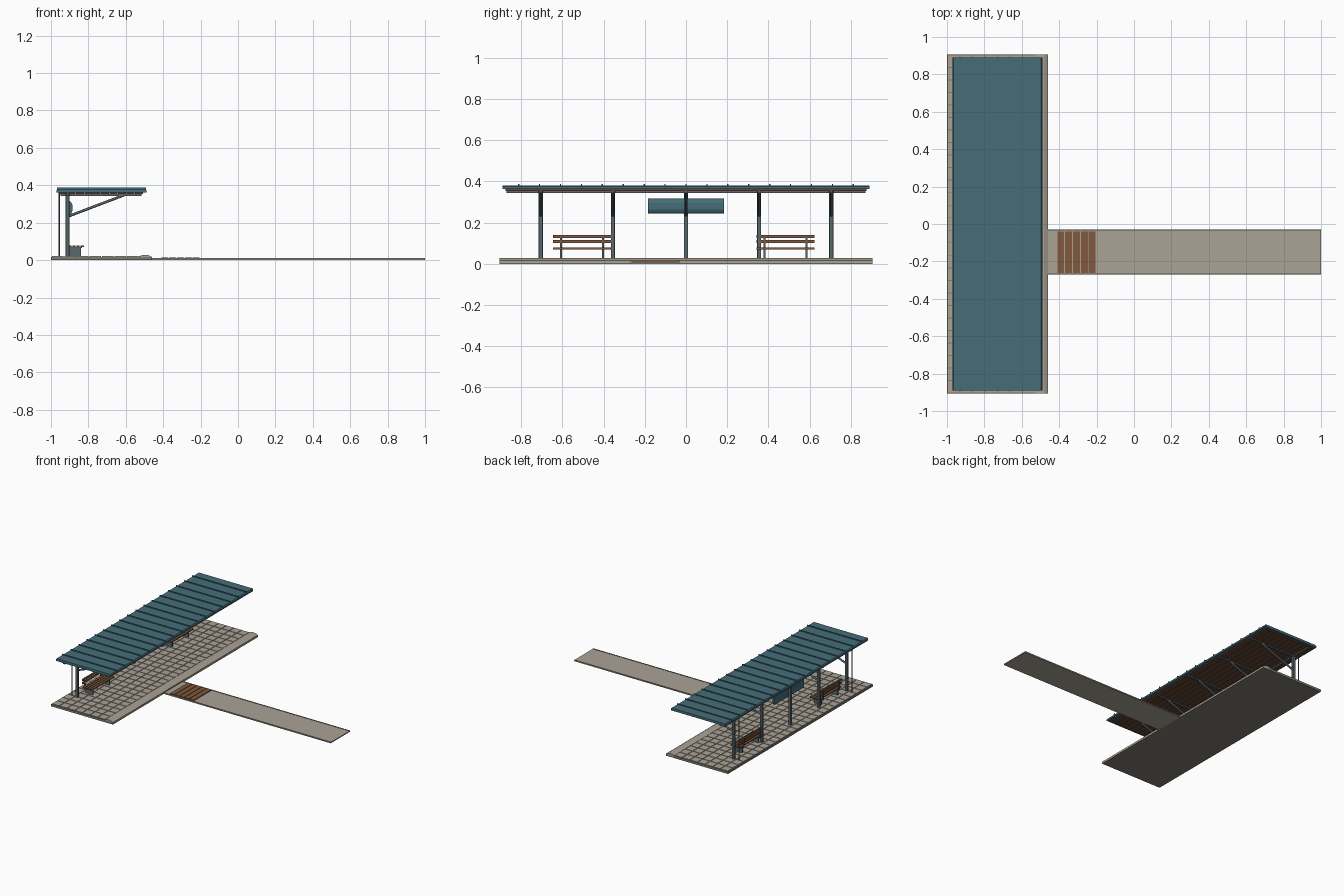
import bpy, bmesh, math
from mathutils import Vector, Matrix

if "Cube" in bpy.data.objects:
    bpy.data.objects.remove(bpy.data.objects["Cube"])


def mat(name, rgb):
    m = bpy.data.materials.new(name)
    m.diffuse_color = (*rgb, 1)
    m.use_nodes = True
    m.node_tree.nodes["Principled BSDF"].inputs["Base Color"].default_value = m.diffuse_color
    return m


STONE = mat("pale_stone", (0.40, 0.36, 0.30))
JOINT = mat("dark_stone", (0.22, 0.20, 0.17))
TEAL = mat("teal_paint", (0.06, 0.155, 0.19))
STEEL = mat("grey_steel", (0.10, 0.14, 0.155))
WOOD = mat("timber", (0.22, 0.10, 0.05))
SOFFIT = mat("dark_timber", (0.13, 0.06, 0.035))


def finish(bm, name, material):
    me = bpy.data.meshes.new(name)
    bmesh.ops.recalc_face_normals(bm, faces=bm.faces)
    bm.to_mesh(me)
    bm.free()
    ob = bpy.data.objects.new(name, me)
    me.materials.append(material)
    bpy.context.collection.objects.link(ob)
    return ob


def boxes(name, spans, material, bevel=0.0):
    """One object made of boxes, each (x0, x1, y0, y1, z0, z1)."""
    bm = bmesh.new()
    for x0, x1, y0, y1, z0, z1 in spans:
        m = Matrix.Translation(((x0 + x1) / 2, (y0 + y1) / 2, (z0 + z1) / 2))
        m = m @ Matrix.Diagonal((x1 - x0, y1 - y0, z1 - z0, 1))
        bmesh.ops.create_cube(bm, size=1, matrix=m)
    if bevel:
        bmesh.ops.bevel(bm, geom=bm.edges[:], offset=bevel, segments=1, affect='EDGES')
    return finish(bm, name, material)


def extrude_y(name, profile, y0, y1, material):
    """Extrude an (x, z) profile along y."""
    bm = bmesh.new()
    face = bm.faces.new([bm.verts.new((x, y0, z)) for x, z in profile])
    ext = bmesh.ops.extrude_face_region(bm, geom=[face])
    verts = [v for v in ext["geom"] if isinstance(v, bmesh.types.BMVert)]
    bmesh.ops.translate(bm, verts=verts, vec=(0, y1 - y0, 0))
    return finish(bm, name, material)


def rod(name, a, b, r, material, sides=12):
    a, b = Vector(a), Vector(b)
    bm = bmesh.new()
    m = Matrix.Translation((a + b) / 2) @ (b - a).to_track_quat('Z', 'Y').to_matrix().to_4x4()
    bmesh.ops.create_cone(bm, cap_ends=True, segments=sides, radius1=r, radius2=r,
                          depth=(b - a).length, matrix=m)
    for f in bm.faces:
        f.smooth = len(f.verts) == 4
    return finish(bm, name, material)


# Platform slab, pavers and raised kerb
boxes("platform_slab", [(-1, -0.46, -0.905, 0.905, 0, 0.017)], JOINT)
nx, ny = 7, 27
px, py = 0.468 / nx, 1.806 / ny
boxes("pavers", [(-0.998 + i * px + 0.0025, -0.998 + (i + 1) * px - 0.0025,
                  -0.903 + j * py + 0.0025, -0.903 + (j + 1) * py - 0.0025, 0.015, 0.021)
                 for i in range(nx) for j in range(ny)], STONE)
extrude_y("kerb", [(-0.53, 0.001), (-0.53, 0.021), (-0.508, 0.027), (-0.482, 0.027),
                   (-0.459, 0.016), (-0.459, 0.001)], -0.905, 0.905, STONE)

# Approach path with edging and timber crossing
boxes("path", [(-0.46, 1, -0.27, -0.03, 0, 0.008)], STONE)
boxes("path_edging", [(-0.459, 0.999, y, y + 0.008, 0.001, 0.01) for y in (-0.27, -0.038)], JOINT)
boxes("crossing_planks", [(-0.41 + i * 0.042, -0.373 + i * 0.042, -0.261, -0.039, 0.006, 0.015)
                          for i in range(5)], WOOD)

# Roof sheet with standing seams, and timber soffit
extrude_y("roof", [(-0.97, 0.362), (-0.97, 0.374), (-0.964, 0.381), (-0.496, 0.381),
                   (-0.49, 0.374), (-0.49, 0.362)], -0.89, 0.89, TEAL)
boxes("roof_seams", [(-0.967, -0.493, i * 0.1015 - 0.003, i * 0.1015 + 0.003, 0.378, 0.388)
                     for i in range(-8, 9)], TEAL)
ns = 10
sw = 0.45 / ns
boxes("soffit_boards", [(-0.957 + i * sw, -0.957 + (i + 1) * sw - 0.002, -0.875, 0.875, 0.353, 0.363)
                        for i in range(ns)], SOFFIT)

# Frame: posts, feet, rafters and struts
POSTS = (-0.705, -0.355, 0, 0.355, 0.705)
for y in POSTS:
    boxes("post", [(-0.921, -0.901, y - 0.01, y + 0.01, 0.02, 0.355)], STEEL, 0.0015)
    boxes("rafter", [(-0.95, -0.515, y - 0.007, y + 0.007, 0.344, 0.354)], STEEL)
    rod("strut", (-0.905, y, 0.235), (-0.61, y, 0.347), 0.007, STEEL, 8)
boxes("long_beam", [(-0.919, -0.903, -0.87, 0.87, 0.344, 0.354)], STEEL)

# Downpipes and gutter at the rear
for s in (-1, 1):
    rod("downpipe", (-0.957, s * 0.705, 0.02), (-0.957, s * 0.705, 0.364), 0.004, STEEL)

# Blank sign board
extrude_y("sign_board", [(-0.901, 0.243), (-0.901, 0.316), (-0.892, 0.31),
                         (-0.885, 0.295), (-0.885, 0.264), (-0.892, 0.249)], -0.185, 0.185, TEAL)

# Benches
for c in (-0.505, 0.483):
    y0, y1 = c - 0.14, c + 0.14
    boxes("bench_seat", [(-0.908 + i * 0.0222, -0.891 + i * 0.0222, y0, y1, 0.07, 0.079)
                         for i in range(4)], WOOD)
    boxes("bench_back", [(-0.913, -0.904, y0, y1, z, z + 0.015) for z in (0.1, 0.124)], WOOD)
    legs = [c - 0.102, c + 0.102]
    boxes("bench_legs", [(-0.903, -0.84, y - 0.005, y + 0.005, 0.02, 0.071) for y in legs], STEEL)
    boxes("bench_back_supports", [(-0.919, -0.911, y - 0.005, y + 0.005, 0.066, 0.137)
                                  for y in legs], STEEL)
    boxes("bench_rails", [(-0.917, -0.835, y - 0.005, y + 0.005, 0.064, 0.071)
                          for y in legs], STEEL)
